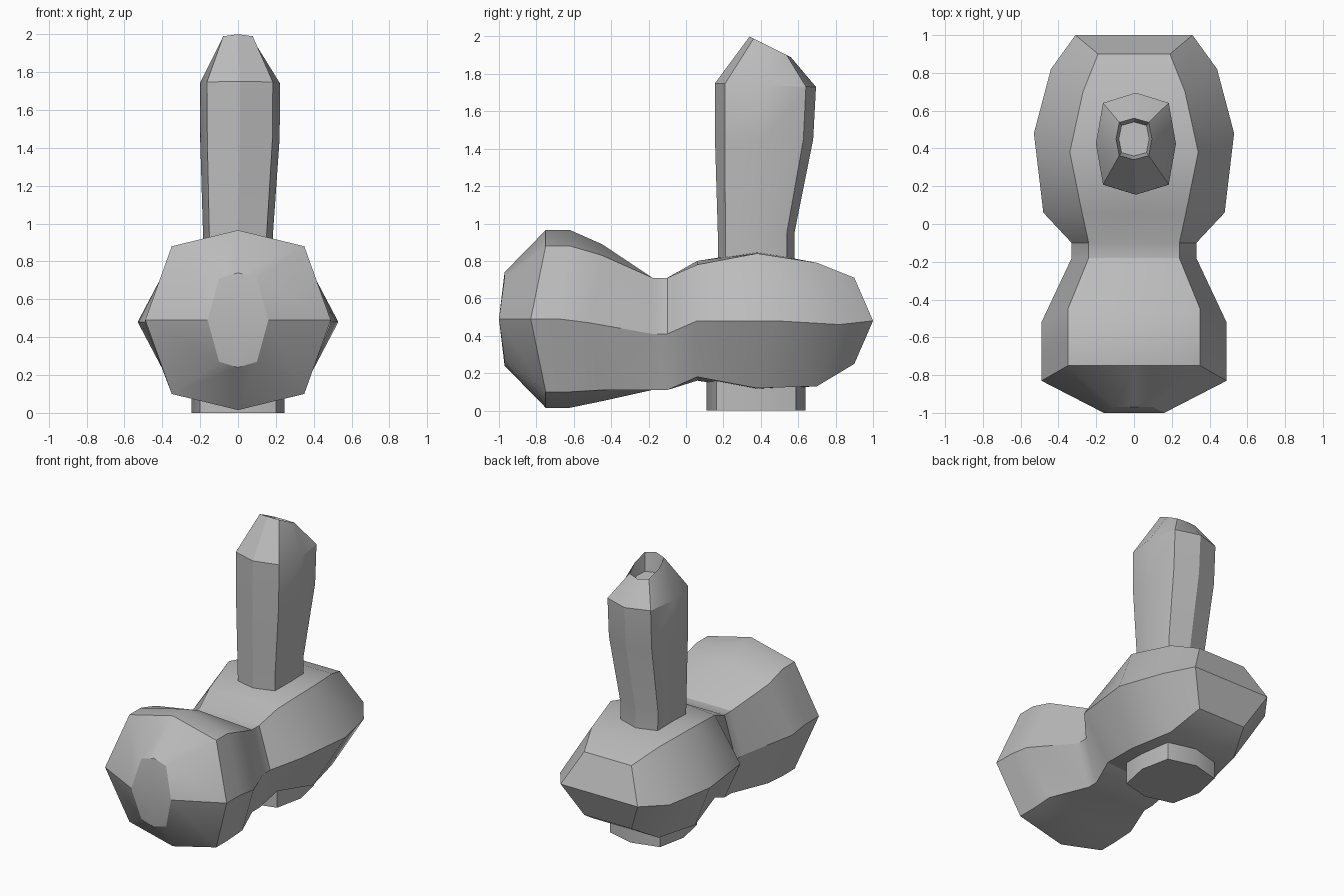
import bpy
import bmesh
import math

cube = bpy.data.objects.get("Cube")
if cube:
    bpy.data.objects.remove(cube, do_unlink=True)

grey = bpy.data.materials.new("plain_grey")
grey.use_nodes = True
grey.diffuse_color = (0.5, 0.5, 0.5, 1)
grey.node_tree.nodes["Principled BSDF"].inputs["Base Color"].default_value = (0.5, 0.5, 0.5, 1)


def loft(name, rings, start_pole=None, end_pole=None, angle=30):
    """Skin a list of closed rings, capping each end with a face or a fan."""
    bm = bmesh.new()
    loops = [[bm.verts.new(p) for p in ring] for ring in rings]
    count = len(loops[0])
    for a, b in zip(loops, loops[1:]):
        for i in range(count):
            j = (i + 1) % count
            bm.faces.new((a[i], a[j], b[j], b[i]))
    for loop, pole in ((loops[0], start_pole), (loops[-1], end_pole)):
        if pole:
            tip = bm.verts.new(pole)
            for i in range(count):
                bm.faces.new((loop[i], loop[(i + 1) % count], tip))
        else:
            bm.faces.new(loop)
    bmesh.ops.recalc_face_normals(bm, faces=bm.faces)
    mesh = bpy.data.meshes.new(name)
    bm.to_mesh(mesh)
    bm.free()
    mesh.materials.append(grey)
    obj = bpy.data.objects.new(name, mesh)
    bpy.context.collection.objects.link(obj)
    bpy.ops.object.select_all(action='DESELECT')
    obj.select_set(True)
    bpy.context.view_layer.objects.active = obj
    bpy.ops.object.shade_smooth_by_angle(angle=math.radians(angle))
    return obj


def body_ring(y, top, shoulder_x, shoulder_z, side_x, side_y, axis):
    """Eight-sided section, mirrored left/right and above/below its axis."""
    low, low_shoulder = 2 * axis - top, 2 * axis - shoulder_z
    return [(0, y, top), (shoulder_x, y, shoulder_z), (side_x, side_y, axis),
            (shoulder_x, y, low_shoulder), (0, y, low), (-shoulder_x, y, low_shoulder),
            (-side_x, side_y, axis), (-shoulder_x, y, shoulder_z)]


def post_ring(half_x, front, back, z_front, z_back, centre_x=0):
    """Rounded octagon around a vertical axis, optionally tilted front to back."""
    outline = [(1, 0), (.82, .8), (0, 1), (-.82, .8), (-1, 0), (-.82, -.8), (0, -1), (.82, -.8)]
    mid, half_y = (front + back) / 2, (back - front) / 2
    return [(centre_x + half_x * u, mid + half_y * v,
             z_front + (z_back - z_front) * (v + 1) / 2) for u, v in outline]


# Main body: front bulb, narrow neck, rear bulb
body = [
    body_ring(-.97, .74, .1, .71, .16, -1, .49),
    body_ring(-.75, .965, .35, .88, .49, -.83, .49),
    body_ring(-.62, .965, .35, .88, .49, -.68, .49),
    body_ring(-.45, .89, .35, .83, .49, -.52, .47),
    body_ring(-.18, .71, .24, .71, .33, -.18, .41),
    body_ring(-.1, .71, .24, .71, .33, -.1, .41),
    body_ring(.06, .8, .275, .78, .48, .06, .48),
    body_ring(.38, .85, .34, .84, .53, .48, .48),
    body_ring(.7, .79, .27, .79, .44, .82, .46),
    body_ring(.9, .71, .19, .71, .31, 1, .48),
]
loft("body", body, start_pole=(0, -1, .49), end_pole=(0, 1, .48))

# Upright post with a slanted, hollow tip
post = [
    post_ring(.18, .17, .58, .75, .75),
    post_ring(.185, .17, .58, .95, .95),
    post_ring(.21, .155, .68, 1.45, 1.45, .01),
    post_ring(.212, .155, .695, 1.75, 1.73, .01),
    post_ring(.095, .34, .56, 2, 1.89),
    post_ring(.08, .36, .54, 1.86, 1.84),
]
loft("upright_post", post)

# Short foot under the rear bulb
loft("foot", [post_ring(.245, .11, .64, z, z) for z in (0, .2)])
